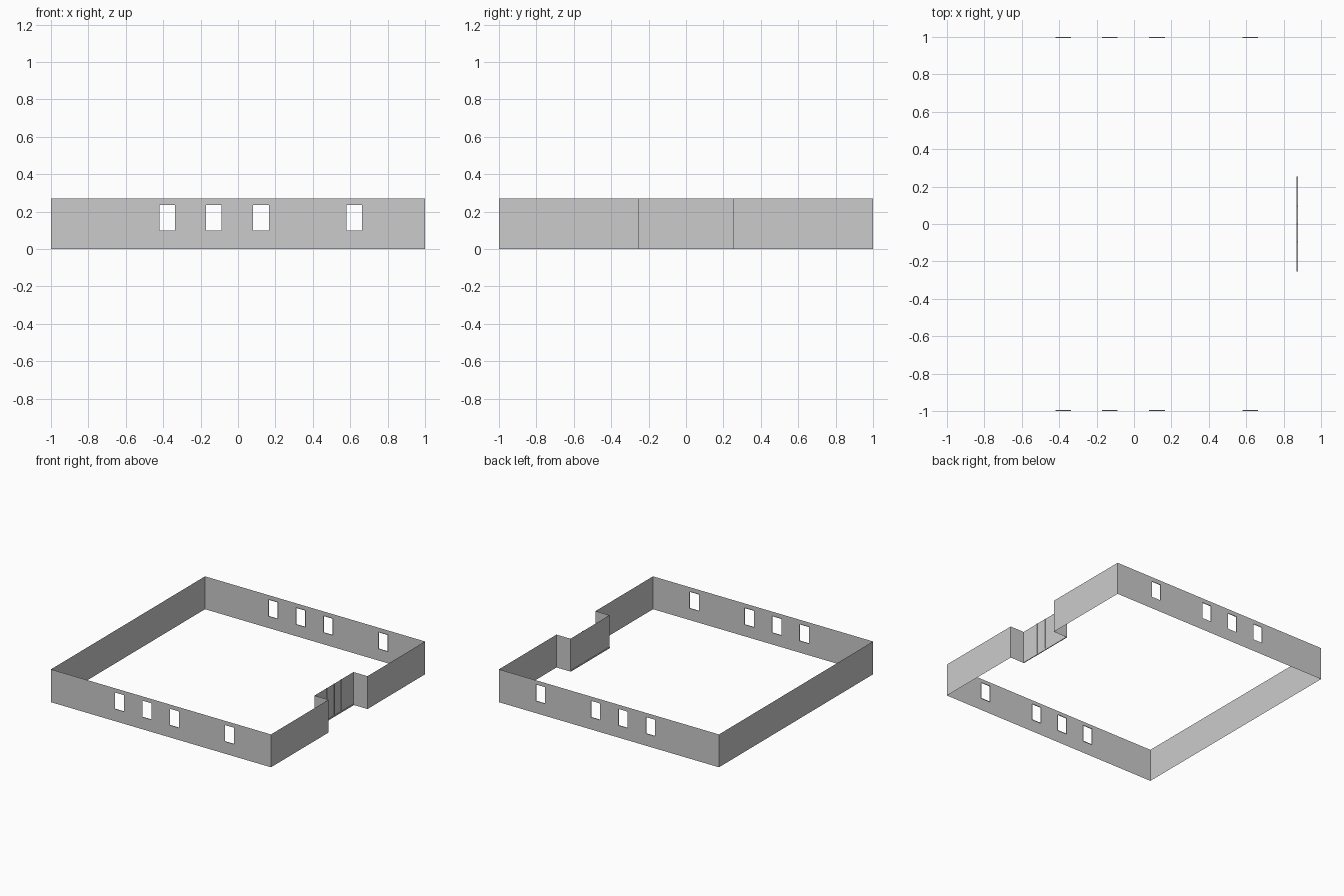
import bpy, bmesh

if "Cube" in bpy.data.objects:
    bpy.data.objects.remove(bpy.data.objects["Cube"])

H = 0.27                      # wall height
REC_X, REC_Y = 0.873, 0.253   # recessed entrance: back plane and half width
WINDOWS = [(-0.42, -0.337), (-0.17, -0.087), (0.08, 0.165), (0.58, 0.663)]
WIN_Z = (0.10, 0.235)
REVEAL = 0.006


def make_object(name, quads, mirror=False):
    bm = bmesh.new()
    for q in quads:
        bm.faces.new([bm.verts.new(p) for p in q])
    bmesh.ops.remove_doubles(bm, verts=bm.verts, dist=1e-5)
    mesh = bpy.data.meshes.new(name)
    bm.to_mesh(mesh)
    bm.free()
    ob = bpy.data.objects.new(name, mesh)
    bpy.context.collection.objects.link(ob)
    if mirror:
        mod = ob.modifiers.new("mirror_y", 'MIRROR')
        mod.use_axis = (False, True, False)
    return ob


def upright(a, b, z0=0.0, z1=H):
    """Vertical quad between two plan points."""
    return [(*a, z0), (*b, z0), (*b, z1), (*a, z1)]


def box(name, x0, x1, y0, y1, z0, z1):
    bpy.ops.mesh.primitive_cube_add(
        size=1, location=((x0 + x1) / 2, (y0 + y1) / 2, (z0 + z1) / 2))
    ob = bpy.context.object
    ob.name = name
    ob.scale = (x1 - x0, y1 - y0, z1 - z0)


# long walls: sheet strips left around the window openings
xs = [-1.0] + [x for w in WINDOWS for x in w] + [1.0]
zs = [0.0, *WIN_Z, H]
quads = []
for i in range(len(xs) - 1):
    for k in range(3):
        if not (i % 2 == 1 and k == 1):
            quads.append(upright((xs[i], -1), (xs[i + 1], -1), zs[k], zs[k + 1]))
make_object("window_wall", quads, mirror=True)

# shallow window reveals
quads = []
yi = -1 + REVEAL
for a, b in WINDOWS:
    for x in (a, b):
        quads.append(upright((x, -1), (x, yi), *WIN_Z))
    for z in WIN_Z:
        quads.append([(a, -1, z), (b, -1, z), (b, yi, z), (a, yi, z)])
make_object("window_reveals", quads, mirror=True)

# plain end wall
make_object("end_wall", [upright((-1, 1), (-1, -1))])

# entrance end wall with the returns into the recess
make_object("entrance_wall", [upright((1, -1), (1, -REC_Y)),
                              upright((1, -REC_Y), (REC_X, -REC_Y))], mirror=True)

# entrance panels and their slim frame
make_object("entrance_panels", [upright((REC_X, -REC_Y), (REC_X, REC_Y))])
for y, w in ((-0.095, 0.01), (0.0, 0.004), (0.095, 0.01)):
    box("entrance_mullion", REC_X - 0.003, REC_X + 0.004, y - w / 2, y + w / 2, 0, H)
box("entrance_bottom_rail", REC_X - 0.003, REC_X + 0.004, -REC_Y, REC_Y, 0, 0.01)
